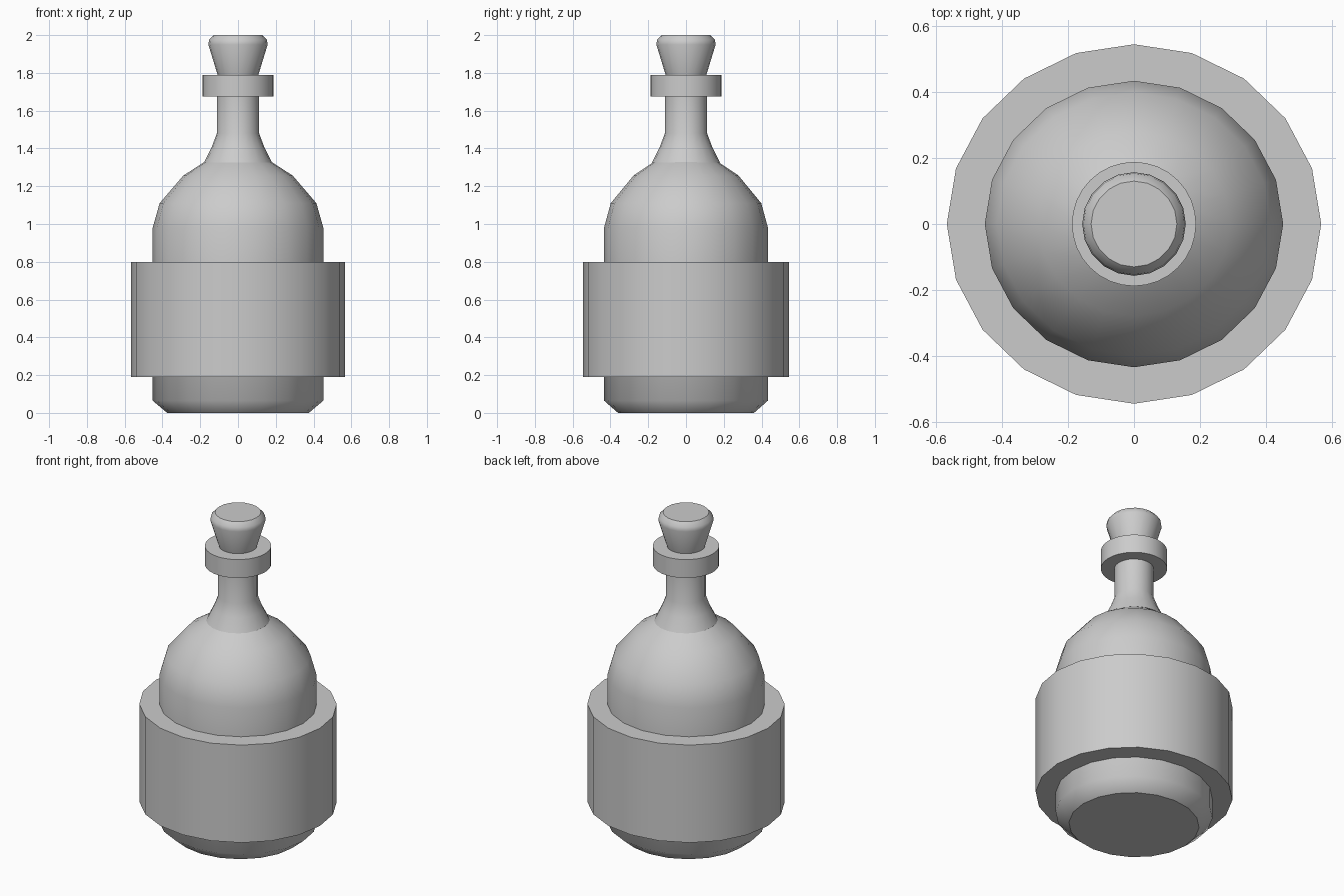
import bpy
import bmesh
from math import cos, sin, tau

cube = bpy.data.objects.get("Cube")
if cube:
    bpy.data.objects.remove(cube)

# Single plain colour
grey = bpy.data.materials.new("plain_grey")
grey.use_nodes = True
colour = (0.6, 0.6, 0.6, 1)
grey.diffuse_color = colour
grey.node_tree.nodes["Principled BSDF"].inputs["Base Color"].default_value = colour


def lathe(name, profile, sides, depth=1.0):
    """Closed solid of revolution; smooth sides, flat sharp-edged caps."""
    bm = bmesh.new()
    rings = []
    for r, z in profile:
        angles = [tau * i / sides for i in range(sides)]
        rings.append([bm.verts.new((r * cos(a), r * sin(a) * depth, z)) for a in angles])
    for low, high in zip(rings, rings[1:]):
        for i in range(sides):
            j = (i + 1) % sides
            bm.faces.new((low[i], low[j], high[j], high[i])).smooth = True
    for ring in (rings[0][::-1], rings[-1]):
        cap = bm.faces.new(ring)
        for edge in cap.edges:
            edge.smooth = False
    mesh = bpy.data.meshes.new(name)
    bm.to_mesh(mesh)
    bm.free()
    mesh.materials.append(grey)
    obj = bpy.data.objects.new(name, mesh)
    bpy.context.collection.objects.link(obj)
    return obj


# Slightly oval bottle body with chamfered foot and domed shoulders
lathe("bottle_body", [(0.375, 0), (0.452, 0.065), (0.452, 0.98), (0.415, 1.11),
                      (0.29, 1.256), (0.18, 1.327)], 20, 0.96)

# Wide band around the body
lathe("body_band", [(0.567, 0.19), (0.567, 0.80)], 20, 0.96)

# Flared neck, lip ring and stopper
lathe("neck", [(0.18, 1.325), (0.14, 1.405), (0.112, 1.48), (0.112, 1.70)], 20)
lathe("lip_ring", [(0.188, 1.675), (0.188, 1.79)], 32)
lathe("stopper", [(0.105, 1.78), (0.157, 1.95), (0.153, 1.975), (0.13, 2.0)], 20)
